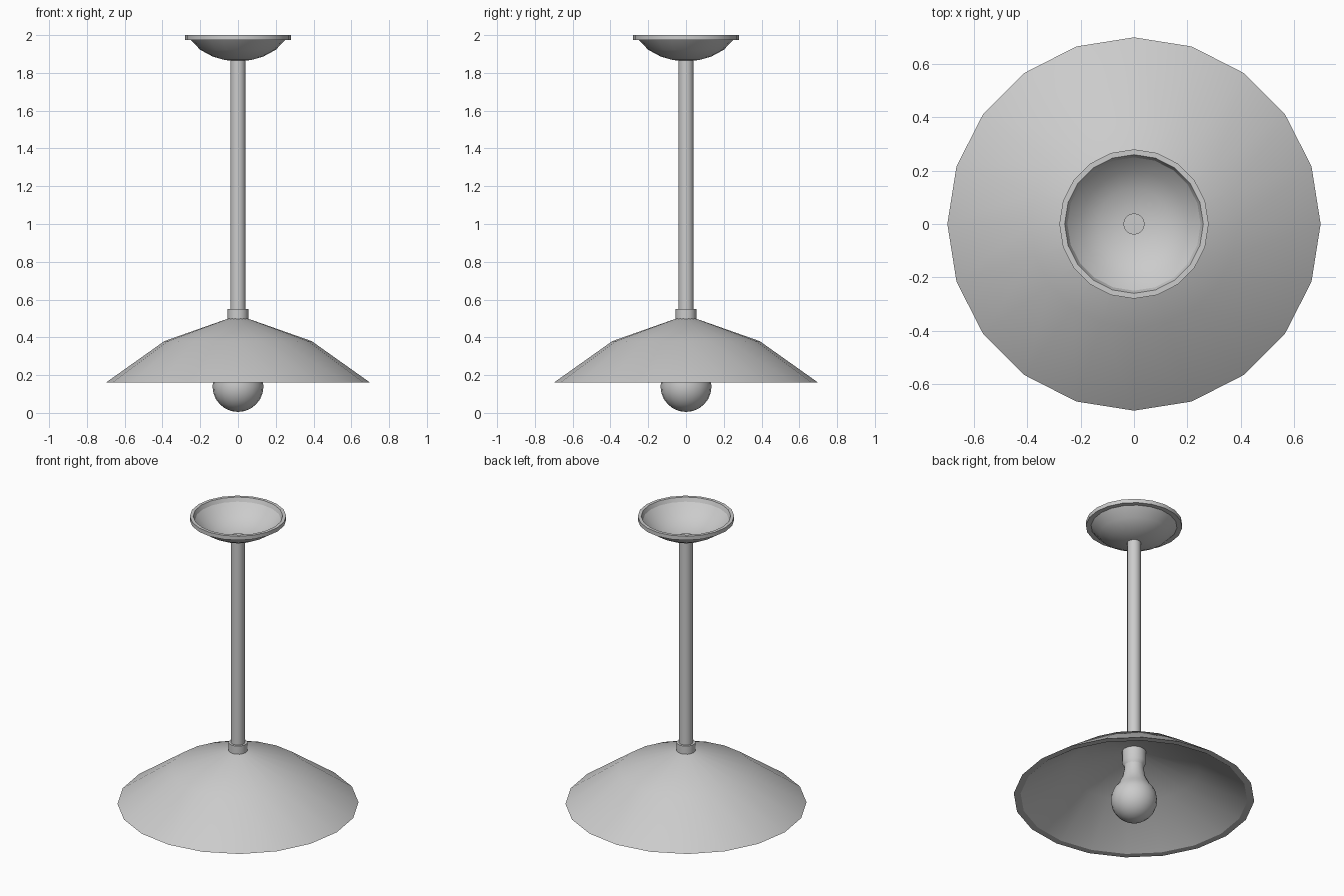
import bpy, bmesh, math

if "Cube" in bpy.data.objects:
    bpy.data.objects.remove(bpy.data.objects["Cube"])


def lathe(name, profile, sides=20, closed=False):
    """Spin a list of (radius, z) points around the z axis."""
    bm = bmesh.new()
    verts = [bm.verts.new((r, 0, z)) for r, z in profile]
    count = len(verts)
    edges = [bm.edges.new((verts[i], verts[(i + 1) % count]))
             for i in range(count if closed else count - 1)]
    bmesh.ops.spin(bm, geom=verts + edges, cent=(0, 0, 0), axis=(0, 0, 1),
                   angle=2 * math.pi, steps=sides, use_duplicate=False)
    bmesh.ops.remove_doubles(bm, verts=bm.verts, dist=0.0005)
    bmesh.ops.recalc_face_normals(bm, faces=bm.faces)
    mesh = bpy.data.meshes.new(name)
    bm.to_mesh(mesh)
    bm.free()
    obj = bpy.data.objects.new(name, mesh)
    bpy.context.collection.objects.link(obj)
    bpy.ops.object.select_all(action='DESELECT')
    obj.select_set(True)
    bpy.context.view_layer.objects.active = obj
    bpy.ops.object.shade_smooth_by_angle(angle=math.radians(32))
    return obj


# Ceiling canopy: hollow bowl with a flat rim ring
lathe("canopy_ring", [(0.28, 2.0), (0.28, 1.975), (0.25, 1.975), (0.26, 2.0)],
      closed=True)
lathe("canopy_bowl", [(0.25, 1.975), (0.20, 1.922), (0.135, 1.887),
                      (0.07, 1.868), (0, 1.862)])

# Hanging rod and the collar that holds the shade
lathe("rod", [(0, 1.872), (0.04, 1.872), (0.04, 0.49), (0, 0.49)], 16)
lathe("collar", [(0, 0.55), (0.055, 0.55), (0.055, 0.48), (0, 0.48)], 16)

# Shade: thick two-slope cone, open underneath
lathe("shade", [(0, 0.50), (0.05, 0.50), (0.39, 0.38), (0.70, 0.16),
                (0.66, 0.16), (0.38, 0.355), (0.05, 0.47), (0, 0.47)])

# Socket and bulb
lathe("socket", [(0, 0.48), (0.07, 0.48), (0.07, 0.39), (0.055, 0.36),
                 (0, 0.36)], 16)
cz, radius = 0.14, 0.135
ball = [(radius * math.sin(math.radians(a)), cz - radius * math.cos(math.radians(a)))
        for a in range(0, 136, 15)]
lathe("bulb", ball + [(0.068, 0.29), (0.058, 0.34), (0.058, 0.38)])
